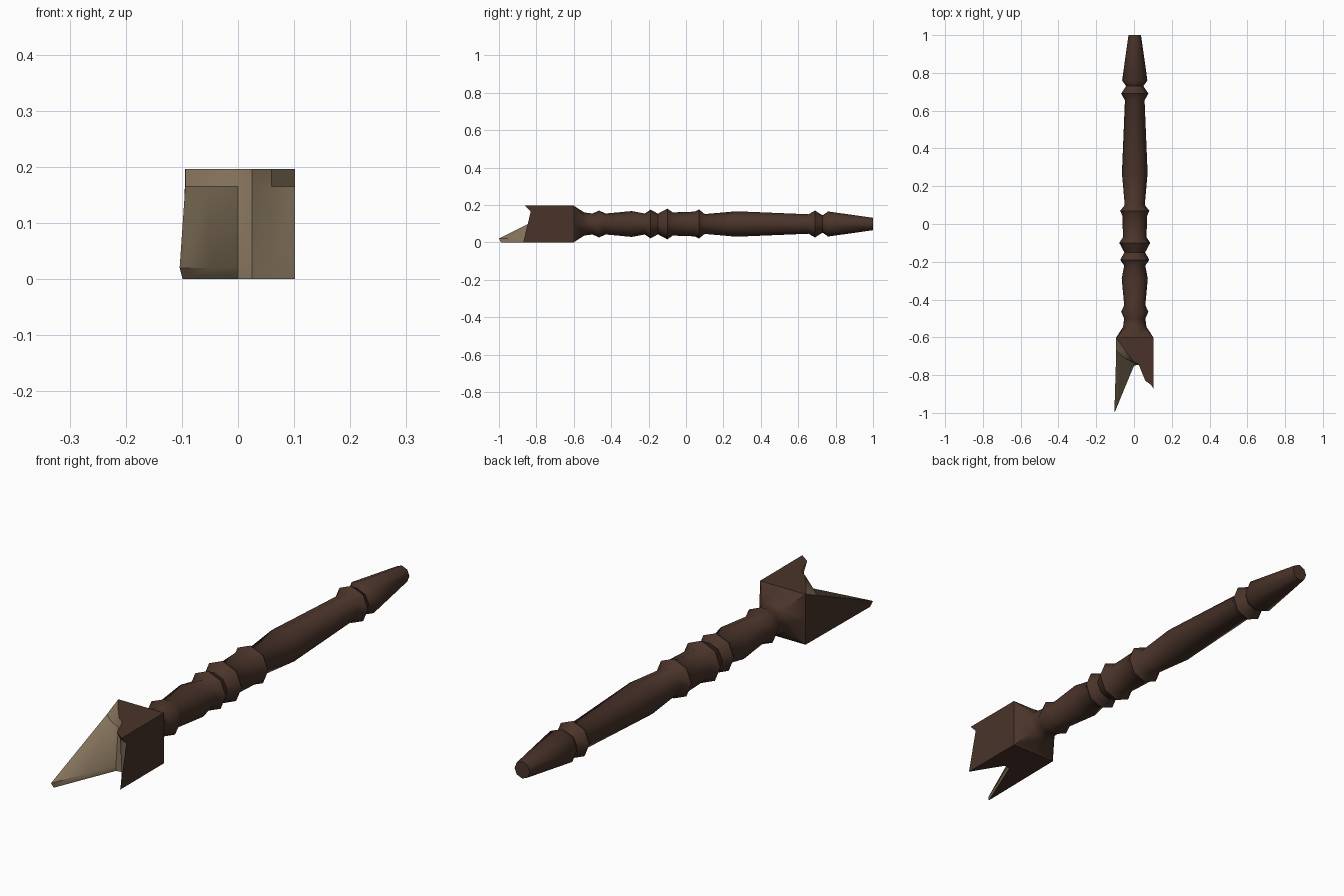
import bpy, bmesh, math

if "Cube" in bpy.data.objects:
    bpy.data.objects.remove(bpy.data.objects["Cube"])

CX, CZ, H = 0.004, 0.098, 0.098   # turning axis and half width of the square block


def material(name, rgb):
    m = bpy.data.materials.new(name)
    m.diffuse_color = (*rgb, 1)
    m.use_nodes = True
    m.node_tree.nodes["Principled BSDF"].inputs["Base Color"].default_value = m.diffuse_color
    return m


wood = material("dark stained wood", (0.068, 0.034, 0.023))
raw = material("raw broken wood", (0.235, 0.175, 0.108))


def finish(bm, name, mats, angle):
    bmesh.ops.recalc_face_normals(bm, faces=bm.faces)
    me = bpy.data.meshes.new(name)
    bm.to_mesh(me)
    bm.free()
    for m in mats:
        me.materials.append(m)
    ob = bpy.data.objects.new(name, me)
    bpy.context.collection.objects.link(ob)
    bpy.ops.object.select_all(action='DESELECT')
    ob.select_set(True)
    bpy.context.view_layer.objects.active = ob
    bpy.ops.object.shade_smooth_by_angle(angle=math.radians(angle))
    return ob


# Turned spindle: (y, radius), eight sides, flaring into the square block
profile = [(1.0, .033), (.76, .067), (.73, .046), (.69, .072), (.655, .052),
           (.27, .068), (.10, .053), (.07, .077), (.045, .066), (-.07, .062),
           (-.10, .082), (-.15, .055), (-.19, .077), (-.22, .056), (-.29, .069),
           (-.43, .056), (-.465, .072), (-.50, .056), (-.545, .062)]
bm = bmesh.new()
rings = []
for y, r in profile + [(-.60, None)]:
    ring = []
    for i in range(8):
        a = math.tau * i / 8
        c, s = math.cos(a), math.sin(a)
        k = r if r else H / max(abs(c), abs(s))
        ring.append(bm.verts.new((CX + k * c, y, CZ + k * s)))
    rings.append(ring)
for a, b in zip(rings, rings[1:]):
    for i in range(8):
        j = (i + 1) % 8
        bm.faces.new((a[i], a[j], b[j], b[i]))
bm.faces.new(rings[0])
finish(bm, "turned_spindle", [wood], 50)

# Square block with a splintered end: break depth by column (x) and row (z)
xs = [CX - H, -.05, 0, .025, .06, CX + H]
zs = [0, .02, .165, CZ + H]
depth = [[-.99, -1.0, -.67, -.602],
         [-.87, -.87, -.71, -.665],
         [-.75, -.75, -.735, -.73],
         [-.745, -.745, -.745, -.745],
         [-.80, -.80, -.81, -.83],
         [-.87, -.865, -.83, -.86]]
bm = bmesh.new()
g = [[bm.verts.new((x - (.01 if i == 0 and j == 1 else .005 if i == 0 and j == 0 else 0),
                    depth[i][j], z)) for j, z in enumerate(zs)]
     for i, x in enumerate(xs)]
lb, lt, rb, rt = [bm.verts.new((x, -.60, z)) for x in (CX - H, CX + H)
                  for z in (0, CZ + H)]
for i in range(5):
    for j in range(3):
        bm.faces.new((g[i][j], g[i + 1][j], g[i + 1][j + 1], g[i][j + 1])).material_index = 1
bm.faces.new([lb] + [c[0] for c in g] + [rb])      # bottom
bm.faces.new([lt] + [c[-1] for c in g] + [rt])     # top
bm.faces.new([lb] + g[0] + [lt])                   # left side
bm.faces.new([rb] + g[-1] + [rt])                  # right side
bm.faces.new((lb, lt, rt, rb))                     # back
finish(bm, "splintered_block", [wood, raw], 35)
